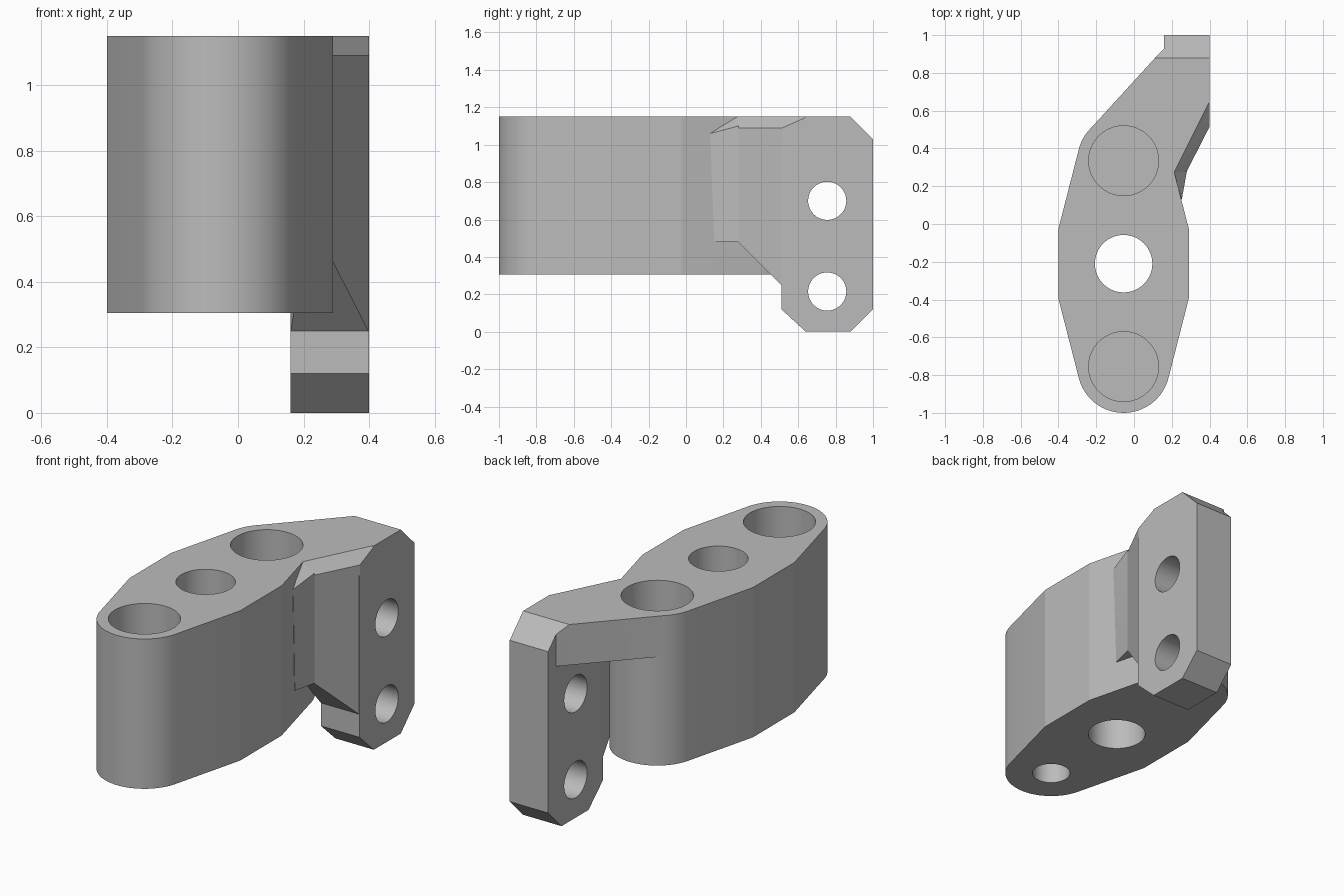
import bpy, bmesh, math
from mathutils import Vector

if "Cube" in bpy.data.objects:
    bpy.data.objects.remove(bpy.data.objects["Cube"], do_unlink=True)

grey = bpy.data.materials.new("plain_grey")
grey.use_nodes = True
GREY = (0.5, 0.5, 0.5, 1)
grey.diffuse_color = GREY
grey.node_tree.nodes["Principled BSDF"].inputs["Base Color"].default_value = GREY

CX, FRONT_Y, MID_Y, BACK_Y = -0.055, -0.755, -0.21, 0.335
LOW, TOP, ARM_LOW = 0.305, 1.15, 0.92


def hull(name, points):
    """Convex solid around the given points."""
    bm = bmesh.new()
    for p in points:
        bm.verts.new(p)
    res = bmesh.ops.convex_hull(bm, input=bm.verts)
    loose = [v for v in bm.verts if not v.link_faces]
    bmesh.ops.delete(bm, geom=loose, context='VERTS')
    bmesh.ops.dissolve_limit(bm, angle_limit=0.002, verts=bm.verts, edges=bm.edges)
    bmesh.ops.recalc_face_normals(bm, faces=bm.faces)
    mesh = bpy.data.meshes.new(name)
    bm.to_mesh(mesh)
    bm.free()
    mesh.materials.append(grey)
    ob = bpy.data.objects.new(name, mesh)
    bpy.context.collection.objects.link(ob)
    return ob


def circle(x, y, r, n=64):
    return [(x + r * math.cos(2 * math.pi * i / n),
             y + r * math.sin(2 * math.pi * i / n)) for i in range(n)]


def prism(name, outline, z0, z1):
    return hull(name, [(x, y, z) for x, y in outline for z in (z0, z1)])


def rod(name, y, r, z0, z1):
    return prism(name, circle(CX, y, r), z0, z1)


def boolean(target, other, operation):
    mod = target.modifiers.new(other.name, 'BOOLEAN')
    mod.object, mod.operation, mod.solver = other, operation, 'EXACT'
    bpy.context.view_layer.objects.active = target
    bpy.ops.object.modifier_apply(modifier=mod.name)
    bpy.data.objects.remove(other, do_unlink=True)


# Main body: two rounded ends and a wider flat-sided middle
waist = [(CX + sx * 0.345, MID_Y + sy * 0.185) for sx in (-1, 1) for sy in (-1, 1)]
bracket = prism("bracket", circle(CX, FRONT_Y, 0.245) + circle(CX, BACK_Y, 0.245) + waist,
                LOW, TOP)

# Upright mounting plate with clipped corners
side = [(0.64, 0), (0.88, 0), (1, 0.12), (1, 1.03), (0.88, TOP),
        (0.64, TOP), (0.51, 1.03), (0.51, 0.12)]
plate = hull("mounting_plate", [(x, y, z) for y, z in side for x in (0.16, 0.40)])

# Top arm that reaches from the rear boss to the plate
inner = [(CX, BACK_Y), (0.21, 0.27), (0.40, 0.65), (-0.235, 0.50)]
arm = hull("top_arm",
           [(x, y, z) for x, y in inner for z in (ARM_LOW, TOP)]
           + [(0.112, 0.88, TOP), (0.40, 0.88, TOP)]
           + [(x, 0.93, z) for x in (0.16, 0.40) for z in (ARM_LOW, 1.10)])

# Web under the arm with a slanted lower face and bevelled top edge
web = hull("web", [
    (0.28, 0.28, 0.48), (0.28, 0.28, 1.09), (0.40, 0.515, 0.245), (0.40, 0.515, 1.09),
    (0.16, 0.515, 0.245), (0.16, 0.515, TOP), (0.20, 0.28, 0.48), (0.20, 0.28, TOP),
    (0.21, 0.27, TOP), (0.40, 0.65, TOP), (0.16, 0.65, TOP),
    (0.40, 0.65, 0.245), (0.16, 0.65, 0.245)])

# Small fillet where the web runs into the body
fillet = hull("web_fillet", [
    (0.253, 0.13, 1.06), (0.28, 0.28, 1.10), (0.21, 0.27, TOP), (0.25, 0.15, 0.48),
    (0.28, 0.28, 0.48), (0.20, 0.28, 0.48), (0.19, 0.2, 0.48), (0.19, 0.2, 1.05)])

for part in (plate, web, fillet, arm):
    boolean(bracket, part, 'UNION')

# Vertical bores: open middle, blind top sockets, blind lower holes
boolean(bracket, rod("middle_bore", MID_Y, 0.152, 0, 1.4), 'DIFFERENCE')
for y in (FRONT_Y, BACK_Y):
    boolean(bracket, rod("top_socket", y, 0.185, 0.70, 1.4), 'DIFFERENCE')
    boolean(bracket, rod("lower_hole", y, 0.10, 0.1, 0.58), 'DIFFERENCE')

# Cross holes through the mounting plate
for z in (0.70, 0.215):
    pts = [(x, a, b) for a, b in circle(0.755, z, 0.102) for x in (0.10, 0.5)]
    boolean(bracket, hull("plate_hole", pts), 'DIFFERENCE')

# Smooth only the fine curves
bpy.ops.object.select_all(action='DESELECT')
bracket.select_set(True)
bpy.context.view_layer.objects.active = bracket
bpy.ops.object.shade_smooth_by_angle(angle=math.radians(10))
